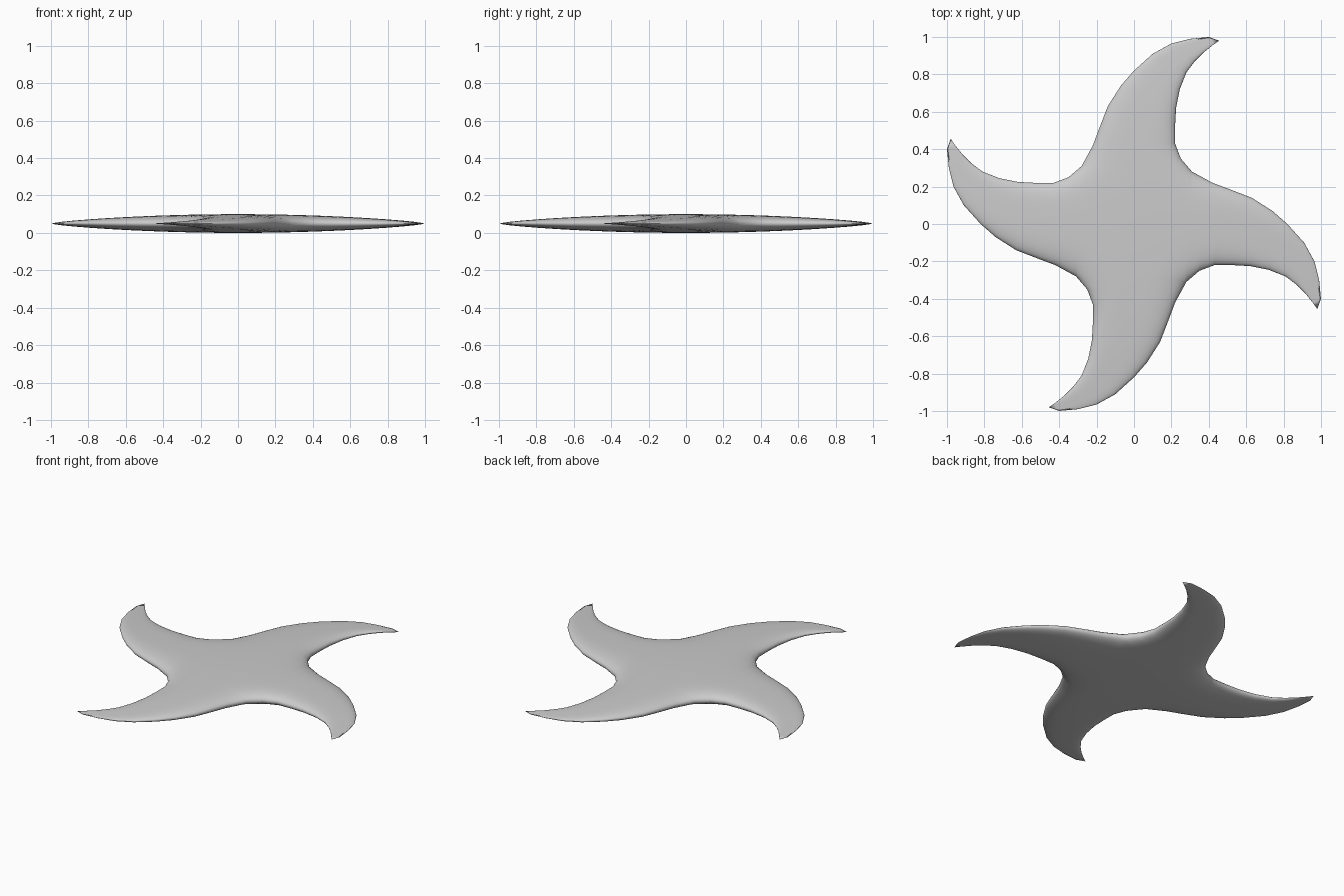
import bpy, bmesh, math
from mathutils import Vector, Matrix

if "Cube" in bpy.data.objects:
    bpy.data.objects.remove(bpy.data.objects["Cube"], do_unlink=True)

REACH = 1.08        # distance from the centre to an arm tip
HALF = 0.05         # half thickness at the centre
ACROSS = 18         # faces across an arm

# Outline of one arm, valley to tip: convex edge and concave edge
convex = [(-.28, .31), (-.22, .42), (-.19, .5), (-.14, .63), (-.07, .74), (0, .82),
          (.1, .91), (.2, .965), (.3, .99), (.4, 1), (.455, .98)]
concave = [(.31, .28), (.25, .35), (.22, .43), (.22, .53), (.225, .62), (.245, .72),
           (.28, .81), (.325, .87), (.37, .915), (.42, .955), (.455, .98)]

# Sideways positions from -1 to 1, closer together near the rounded rim
steps = [math.sin(math.pi * (i / ACROSS - 0.5)) for i in range(ACROSS + 1)]


def raise_point(p, t, side):
    """Lift a flat point to the lens-shaped surface; t is 1 on the rim."""
    crown = HALF * max(0, 1 - (p.length / REACH) ** 2)
    return Vector((p.x, p.y, HALF + side * crown * math.sqrt(max(0, 1 - t ** 4))))


def add_grid(bm, rows, flip):
    verts = [[bm.verts.new(p) for p in row] for row in rows]
    for a, b in zip(verts, verts[1:]):
        for i in range(len(a) - 1):
            quad = [a[i], a[i + 1], b[i + 1], b[i]]
            bm.faces.new(quad[::-1] if flip else quad)


bm = bmesh.new()
left, right = Vector(convex[0]), Vector(concave[0])
for side in (1, -1):
    # Four curved arms
    for k in range(4):
        turn = Matrix.Rotation(k * math.pi / 2, 3, "Z")
        rows = []
        for a, b in zip(convex, concave):
            a, b = Vector(a), Vector(b)
            rows.append([turn @ raise_point(a.lerp(b, (t + 1) / 2), abs(t), side)
                         for t in steps])
        add_grid(bm, rows, side > 0)
    # Hub between the arm roots
    rows = []
    for v in steps:
        start, end = (-right).lerp(left, (v + 1) / 2), (-left).lerp(right, (v + 1) / 2)
        rows.append([raise_point(start.lerp(end, (u + 1) / 2), abs(u * v), side)
                     for u in steps])
    add_grid(bm, rows, side < 0)

# Weld arms, hub and both halves along their shared borders
bmesh.ops.remove_doubles(bm, verts=bm.verts[:], dist=0.0008)
bmesh.ops.recalc_face_normals(bm, faces=bm.faces[:])
for face in bm.faces:
    face.smooth = True

mesh = bpy.data.meshes.new("curved_star")
bm.to_mesh(mesh)
bm.free()
star = bpy.data.objects.new("curved_star", mesh)
bpy.context.collection.objects.link(star)

# Plain grey finish
grey = bpy.data.materials.new("grey")
grey.use_nodes = True
colour = (0.6, 0.6, 0.6, 1)
grey.diffuse_color = colour
grey.node_tree.nodes["Principled BSDF"].inputs["Base Color"].default_value = colour
mesh.materials.append(grey)
